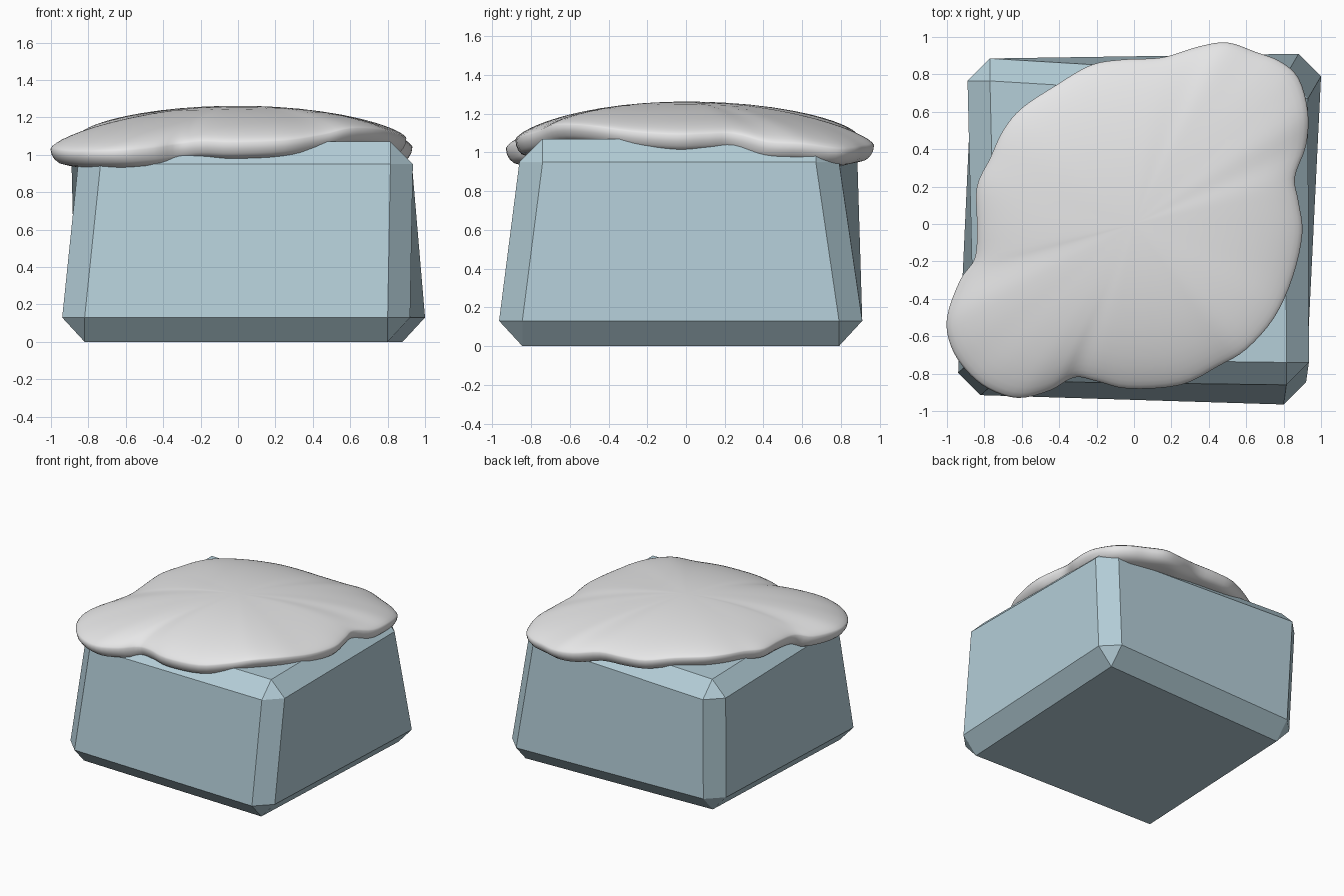
import bpy, bmesh, math
from mathutils import Vector

if "Cube" in bpy.data.objects:
    bpy.data.objects.remove(bpy.data.objects["Cube"])


def material(name, rgb):
    m = bpy.data.materials.new(name)
    m.diffuse_color = (*rgb, 1)
    m.use_nodes = True
    m.node_tree.nodes["Principled BSDF"].inputs["Base Color"].default_value = m.diffuse_color
    return m


def rings_to_object(name, rings, mat):
    """Bridge closed rings of points, cap both ends, merge doubled corners."""
    bm = bmesh.new()
    loops = [[bm.verts.new(p) for p in ring] for ring in rings]
    n = len(loops[0])
    for a, b in zip(loops, loops[1:]):
        for i in range(n):
            j = (i + 1) % n
            bm.faces.new((a[i], a[j], b[j], b[i]))
    bm.faces.new(loops[0][::-1])
    bm.faces.new(loops[-1])
    bmesh.ops.remove_doubles(bm, verts=bm.verts, dist=1e-4)
    bmesh.ops.recalc_face_normals(bm, faces=bm.faces)
    me = bpy.data.meshes.new(name)
    bm.to_mesh(me)
    bm.free()
    me.materials.append(mat)
    ob = bpy.data.objects.new(name, me)
    bpy.context.collection.objects.link(ob)
    return ob


ice = material("pale_ice_blue", (0.46, 0.62, 0.69))
snow = material("snow_white", (0.80, 0.80, 0.805))

# Ice block: a crooked box with chamfered edges, corners anticlockwise from front left
BEVEL = 0.12
low_corners = [(-0.82, -0.795), (0.80, -0.845), (0.88, 0.79), (-0.75, 0.73)]
high_corners = [(-0.735, -0.72), (0.815, -0.74), (0.81, 0.67), (-0.77, 0.765)]


def chamfered(corners, z):
    pts = []
    for i, (x, y) in enumerate(corners):
        side = (x + math.copysign(BEVEL, x), y, z)
        end = (x, y + math.copysign(BEVEL, y), z)
        pts += [side, end] if i % 2 == 0 else [end, side]
    return pts


def doubled(corners, z):
    return [(x, y, z) for x, y in corners for _ in range(2)]


rings_to_object("ice_block", [doubled(low_corners, 0), chamfered(low_corners, 0.13),
                              chamfered(high_corners, 0.95), doubled(high_corners, 1.07)], ice)

# Snow cap: outline x, y and height of the drooping lower edge
outline = [
    (-0.62, -0.93, 0.935), (-0.45, -0.89, 0.95), (-0.32, -0.82, 0.97), (-0.20, -0.84, 0.985),
    (-0.03, -0.88, 0.98), (0.25, -0.86, 0.99), (0.45, -0.76, 1.02), (0.60, -0.67, 1.055),
    (0.75, -0.50, 1.05), (0.85, -0.28, 1.02), (0.90, -0.05, 1.005), (0.88, 0.12, 1.01),
    (0.86, 0.25, 1.01), (0.92, 0.42, 0.965), (0.93, 0.60, 0.955), (0.88, 0.78, 0.93),
    (0.78, 0.87, 0.93), (0.65, 0.92, 0.94), (0.50, 0.97, 0.95), (0.35, 0.95, 0.96),
    (0.15, 0.89, 1.0), (-0.05, 0.88, 1.01), (-0.23, 0.85, 1.02), (-0.42, 0.74, 1.05),
    (-0.60, 0.62, 1.06), (-0.70, 0.50, 1.06), (-0.77, 0.35, 1.05), (-0.84, 0.20, 1.03),
    (-0.84, 0.0, 1.02), (-0.85, -0.18, 1.0), (-0.93, -0.30, 0.96), (-1.0, -0.50, 0.95),
    (-0.98, -0.65, 0.94), (-0.90, -0.78, 0.93), (-0.78, -0.88, 0.93)]


def smooth_loop(points, steps):
    """Closed curve through the points."""
    pts = [Vector(p) for p in points]
    out = []
    for i in range(len(pts)):
        a, b, c, d = (pts[(i + k) % len(pts)] for k in (-1, 0, 1, 2))
        for s in range(steps):
            t = s / steps
            out.append(0.5 * (2 * b + (c - a) * t + (2 * a - 5 * b + 4 * c - d) * t * t
                              + (3 * b - a - 3 * c + d) * t ** 3))
    return out


curve = smooth_loop(outline, 4)
PEAK = 1.262


def snow_ring(s, height):
    """Outline shrunk by s, rounder toward the middle; height(low, rim) gives z."""
    ring = []
    for p in curve:
        radius = math.hypot(p.x, p.y)
        k = s * ((1 - s) * 0.9 + s * radius) / radius
        ring.append((p.x * k, p.y * k, height(p.z, p.z + 0.085)))
    return ring


under = [(0.02, 1.0, 0), (0.5, 0.7, 0.3), (0.86, 0.1, 0.9), (0.93, 0.0, 1.0)]
rings = [snow_ring(s, lambda low, rim, f=f, g=g: f * 1.0 + g * low) for s, f, g in under]
for a in (62, 42, 22):  # rounded lip below the rim
    t = math.radians(a)
    rings.append(snow_ring(0.93 + 0.07 * math.cos(t),
                           lambda low, rim, t=t: rim - (rim - low) * math.sin(t)))
for s in (1.0, 0.993, 0.975, 0.95, 0.91, 0.86, 0.8, 0.72, 0.62, 0.5, 0.37, 0.24, 0.12, 0.02):
    rings.append(snow_ring(s, lambda low, rim, s=s: rim + (PEAK - rim) * (1 - s * s) ** 0.68))
cap = rings_to_object("snow_cap", rings, snow)
cap.data.shade_smooth()
